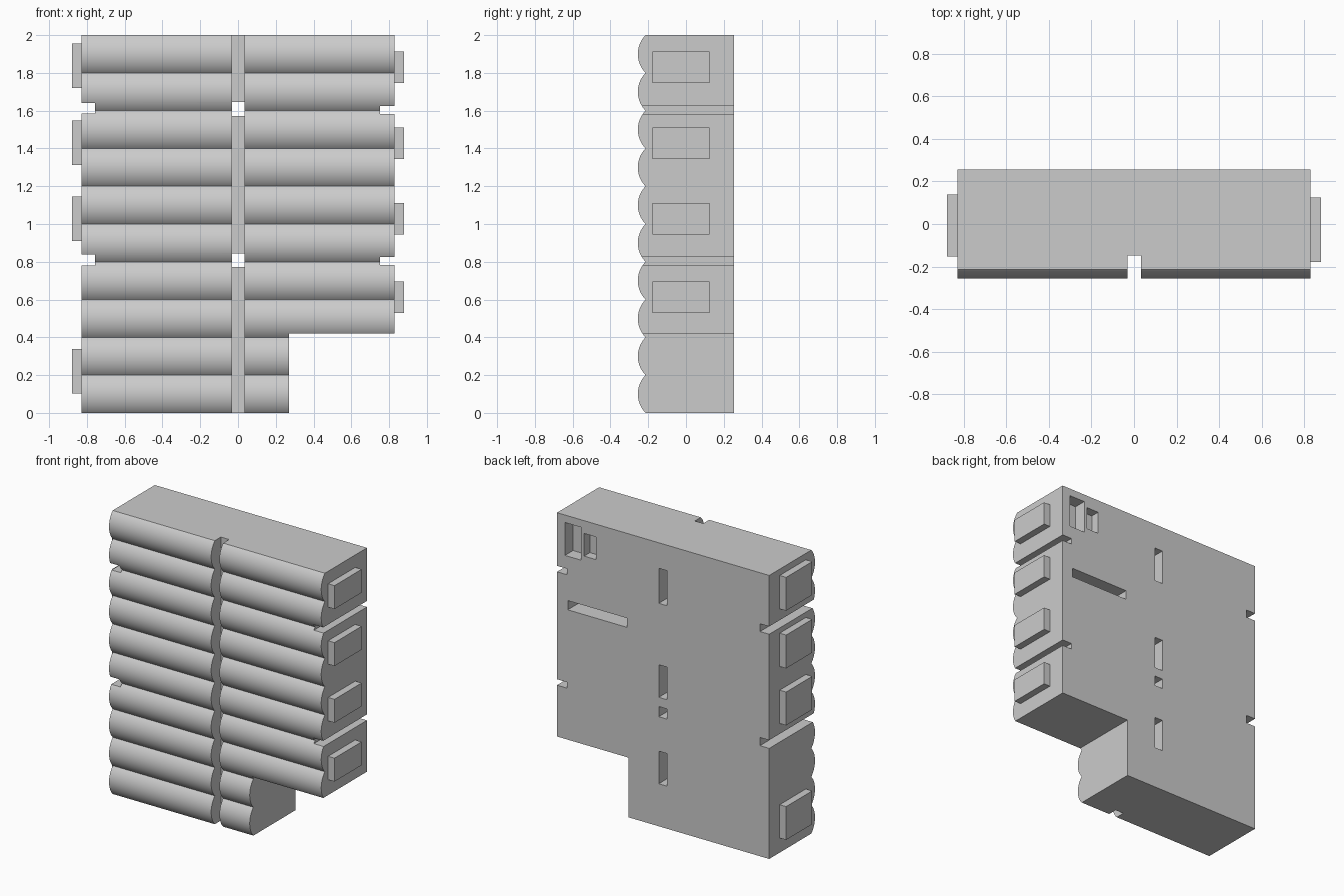
import bpy, bmesh, math

if "Cube" in bpy.data.objects:
    bpy.data.objects.remove(bpy.data.objects["Cube"])

W, Y0, Y1 = 0.828, -0.255, 0.255      # half width, front, back
ROWS, STEP, SAG = 10, 0.2, 0.041      # log courses
SEG = 24


def make_object(name, bm):
    bmesh.ops.recalc_face_normals(bm, faces=bm.faces)
    mesh = bpy.data.meshes.new(name)
    bm.to_mesh(mesh)
    bm.free()
    obj = bpy.data.objects.new(name, mesh)
    bpy.context.collection.objects.link(obj)
    return obj


def box(name, x, y, z):
    bm = bmesh.new()
    bmesh.ops.create_cube(bm, size=1)
    for v in bm.verts:
        v.co = [lo + (c + 0.5) * (hi - lo) for c, (lo, hi) in zip(v.co, (x, y, z))]
    return make_object(name, bm)


# Log wall: scalloped profile extruded along x
r = (0.01 + SAG ** 2) / (2 * SAG)
half = math.asin(0.1 / r)
profile = [(Y1, 2.0), (Y1, 0.0), (Y0 + SAG, 0.0)]
for i in range(ROWS):
    for k in range(1, SEG + 1):
        a = -half + 2 * half * k / SEG
        profile.append((Y0 + r - r * math.cos(a), STEP * (i + 0.5) + r * math.sin(a)))
bm = bmesh.new()
face = bm.faces.new([bm.verts.new((-W, y, z)) for y, z in profile])
ext = bmesh.ops.extrude_face_region(bm, geom=[face])
bmesh.ops.translate(bm, vec=(2 * W, 0, 0),
                    verts=[g for g in ext['geom'] if isinstance(g, bmesh.types.BMVert)])
wall = make_object("log_wall", bm)

# Cutters: lower corner, front groove
THRU = (-1, 1)
GX = (-0.031, 0.034)
cuts = [((0.27, 1), THRU, (-1, 0.421)),
        (GX, (-1, -0.147), (-1, 3))]
# Through holes in the groove
cuts += [(GX, THRU, (z, z + 0.072)) for z in (1.573, 0.773)]
# Edge notches, left and right
cuts += [((-1, -0.756), THRU, z) for z in ((1.585, 1.64), (0.78, 0.838))]
cuts += [((0.752, 1), THRU, z) for z in ((1.583, 1.625), (0.783, 0.825))]
# Sockets in the back: centre column, horizontal slot, two corner sockets
cuts += [(GX, (Y1 - 0.15, 1), z) for z in ((1.59, 1.82), (0.91, 1.14), (0.30, 0.53))]
cuts += [((0.282, 0.744), (Y1 - 0.12, 1), (1.337, 1.402)),
         ((0.642, 0.766), (Y1 - 0.09, 1), (1.715, 1.947)),
         ((0.523, 0.617), (Y1 - 0.065, 1), (1.75, 1.91))]

bpy.context.view_layer.objects.active = wall
wall.select_set(True)
for c in cuts:
    cutter = box("cutter", *c)
    cutter.hide_render = True
    mod = wall.modifiers.new("cut", 'BOOLEAN')
    mod.operation, mod.solver, mod.object = 'DIFFERENCE', 'EXACT', cutter
    bpy.ops.object.modifier_apply(modifier=mod.name)
    bpy.data.objects.remove(cutter)
bpy.ops.object.shade_smooth_by_angle(angle=math.radians(30))

# Connecting tabs on both ends
for z in (0.103, 0.911, 1.313, 1.72):
    box("left_tab", (-0.878, -W + 0.002), (-0.153, 0.138), (z, z + 0.235))
for z in (0.53, 0.945, 1.345, 1.747):
    box("right_tab", (W - 0.002, 0.878), (-0.178, 0.124), (z, z + 0.165))
